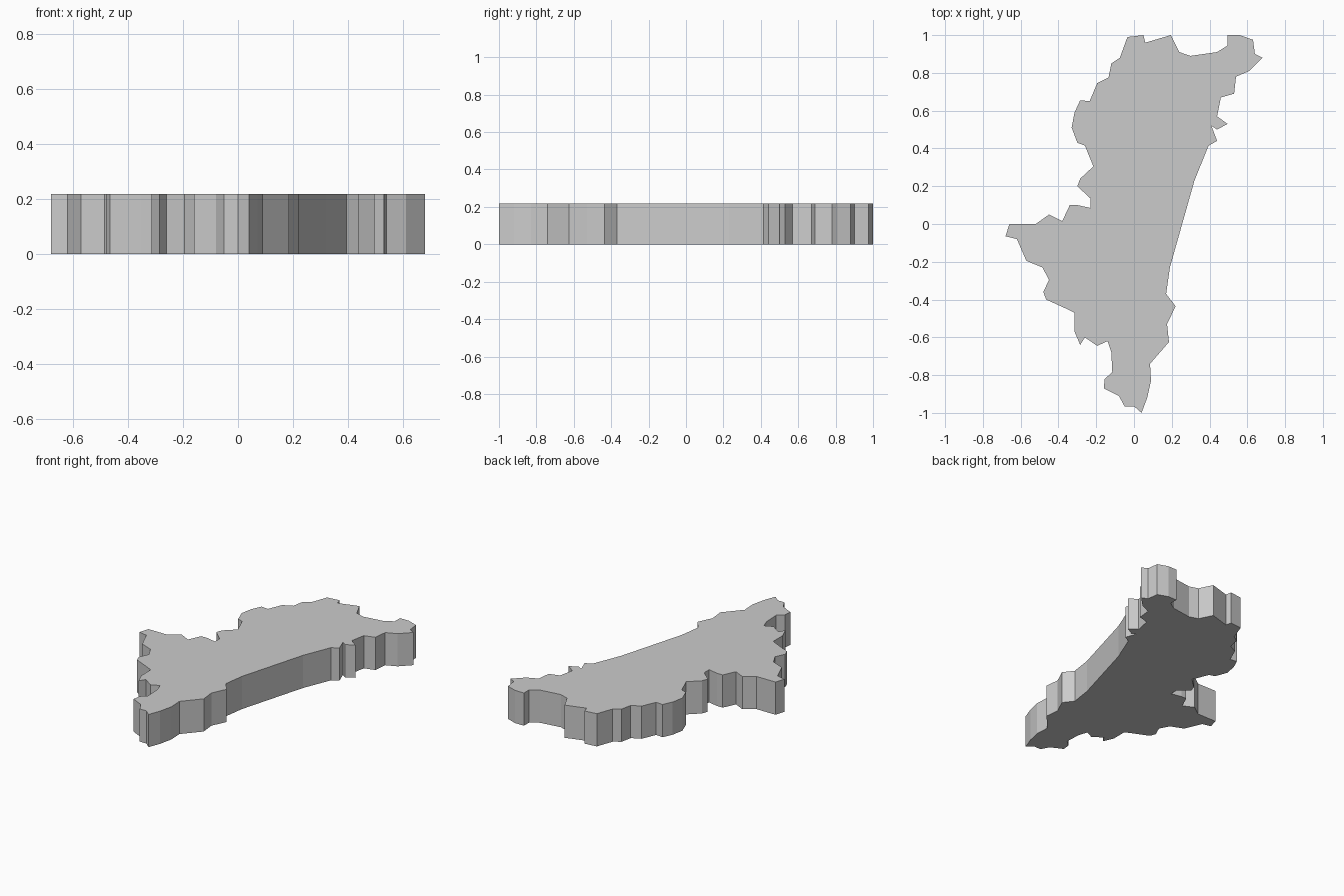
import bpy
import bmesh

HEIGHT = 0.218

# Outline of the slab seen from above, clockwise from the south tip
outline = [
    # south-west edge
    (.04, -1), (0, -.965), (-.05, -.965), (-.08, -.91), (-.16, -.87),
    (-.155, -.82), (-.115, -.785), (-.12, -.68), (-.14, -.62), (-.195, -.645),
    (-.26, -.60), (-.285, -.64), (-.315, -.57), (-.315, -.47), (-.355, -.45),
    (-.465, -.40), (-.48, -.36), (-.45, -.295), (-.485, -.23), (-.57, -.195),
    # west point and the bay above it
    (-.62, -.08), (-.68, -.065), (-.66, 0), (-.52, 0), (-.45, .05),
    (-.38, .015), (-.34, .10), (-.30, .10), (-.23, .085), (-.23, .135),
    (-.30, .20), (-.285, .24), (-.215, .305), (-.26, .415), (-.30, .43),
    # north-west bulge
    (-.33, .51), (-.315, .59), (-.285, .655), (-.235, .65), (-.195, .745),
    (-.135, .775), (-.12, .85), (-.075, .88), (-.035, .99), (.05, 1),
    # north edge and north-east corner
    (.06, .96), (.195, 1), (.24, .91), (.30, .89), (.44, .91),
    (.495, .945), (.495, 1), (.56, 1), (.63, .975), (.64, .90),
    (.68, .88), (.61, .81), (.54, .78), (.53, .69), (.46, .67),
    # east edge
    (.44, .57), (.495, .53), (.44, .50), (.41, .52), (.44, .44),
    (.395, .415), (.32, .23), (.19, -.23), (.17, -.37), (.22, -.435),
    (.175, -.53), (.185, -.625), (.085, -.74), (.09, -.83), (.07, -.92),
]


def extruded_slab(name, points, height):
    """Fill a flat outline and extrude it straight up from z = 0."""
    bm = bmesh.new()
    base = bm.faces.new([bm.verts.new((x, y, 0)) for x, y in points])
    new = bmesh.ops.extrude_face_region(bm, geom=[base], use_keep_orig=True)["geom"]
    top = [v for v in new if isinstance(v, bmesh.types.BMVert)]
    bmesh.ops.translate(bm, verts=top, vec=(0, 0, height))
    # clean triangulation of the concave caps
    caps = [f for f in bm.faces if len(f.verts) > 4]
    bmesh.ops.triangulate(bm, faces=caps, ngon_method='EAR_CLIP')
    bmesh.ops.recalc_face_normals(bm, faces=bm.faces)
    mesh = bpy.data.meshes.new(name)
    bm.to_mesh(mesh)
    bm.free()
    obj = bpy.data.objects.new(name, mesh)
    bpy.context.collection.objects.link(obj)
    return obj


# Single flat-topped region slab
extruded_slab("region_slab", outline, HEIGHT)
